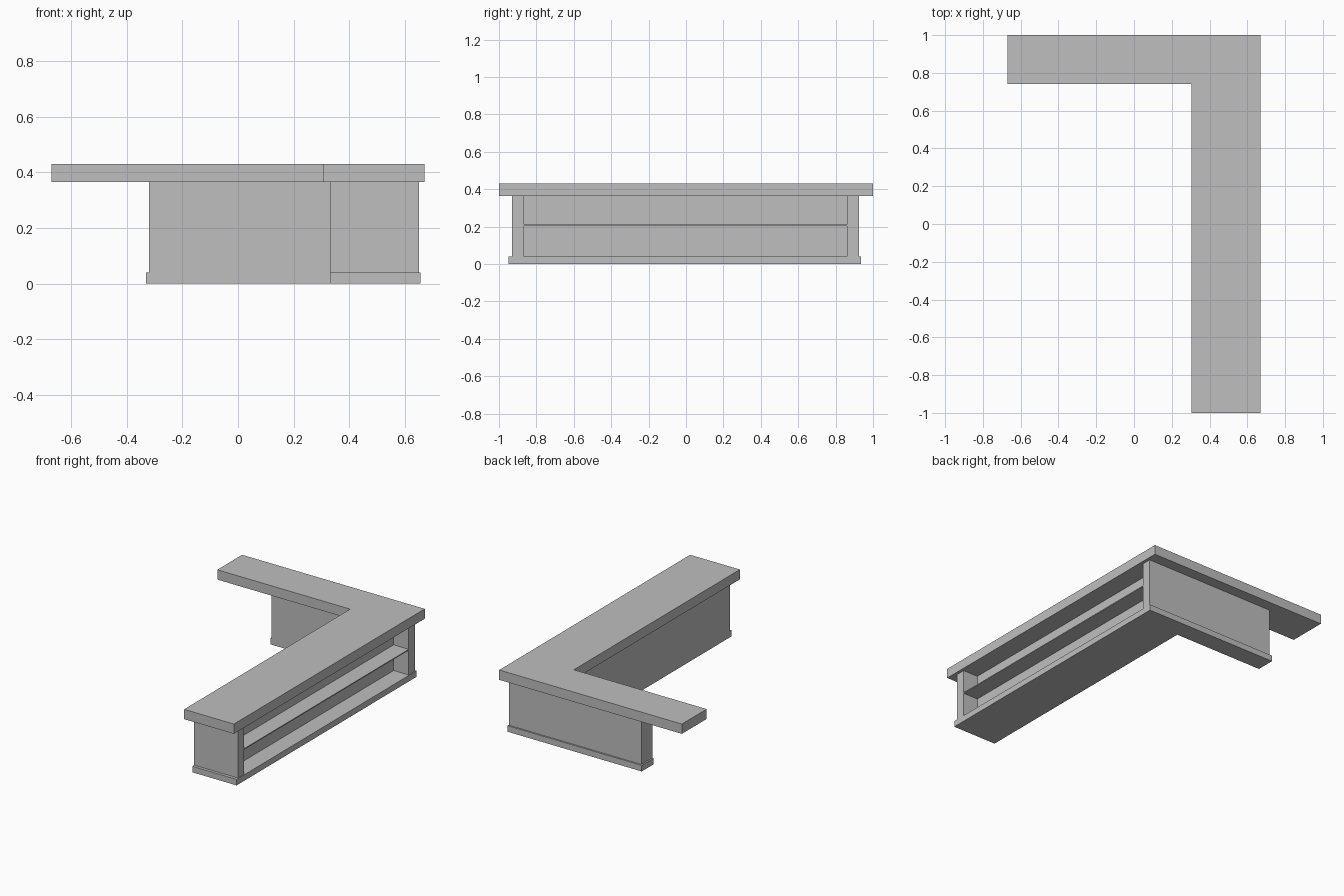
import bpy, bmesh

cube = bpy.data.objects.get("Cube")
if cube:
    bpy.data.objects.remove(cube, do_unlink=True)

grey = bpy.data.materials.new("light grey")
grey.use_nodes = True
grey.diffuse_color = (0.52, 0.52, 0.52, 1)
grey.node_tree.nodes["Principled BSDF"].inputs["Base Color"].default_value = grey.diffuse_color


def slab(name, outline, bottom, top):
    """Extrude a plan outline between two heights."""
    bm = bmesh.new()
    face = bm.faces.new([bm.verts.new((x, y, bottom)) for x, y in outline])
    moved = bmesh.ops.extrude_face_region(bm, geom=[face], use_keep_orig=True)["geom"]
    verts = [v for v in moved if isinstance(v, bmesh.types.BMVert)]
    bmesh.ops.translate(bm, verts=verts, vec=(0, 0, top - bottom))
    bmesh.ops.recalc_face_normals(bm, faces=bm.faces)
    mesh = bpy.data.meshes.new(name)
    bm.to_mesh(mesh)
    bm.free()
    mesh.materials.append(grey)
    obj = bpy.data.objects.new(name, mesh)
    bpy.context.collection.objects.link(obj)
    return obj


def l_shape(left, inner_x, right, front, inner_y, back):
    """Plan of a long arm along y with a short arm at the back."""
    return [(inner_x, front), (right, front), (right, back),
            (left, back), (left, inner_y), (inner_x, inner_y)]


BASE_TOP, BODY_TOP, TOP = 0.04, 0.365, 0.43
PANEL_X, SIDE_X = 0.54, 0.65          # recessed panel and open side
BAY_FRONT, BAY_BACK = -0.865, 0.86    # ends of the shelf bay

# Plinth and worktop
slab("plinth", l_shape(-0.33, 0.33, 0.655, -0.95, 0.81, 0.935), 0, BASE_TOP)
slab("worktop", l_shape(-0.67, 0.305, 0.67, -1, 0.74, 1), BODY_TOP, TOP)

# Counter body with the shelf bay notched into its open side
body = l_shape(-0.32, 0.33, SIDE_X, -0.93, 0.81, 0.925)
body[2:2] = [(SIDE_X, BAY_FRONT), (PANEL_X, BAY_FRONT),
             (PANEL_X, BAY_BACK), (SIDE_X, BAY_BACK)]
slab("counter_body", body, BASE_TOP, BODY_TOP)

# Thin shelf across the bay
slab("shelf", [(PANEL_X, BAY_FRONT), (SIDE_X, BAY_FRONT),
               (SIDE_X, BAY_BACK), (PANEL_X, BAY_BACK)], 0.203, 0.21)
